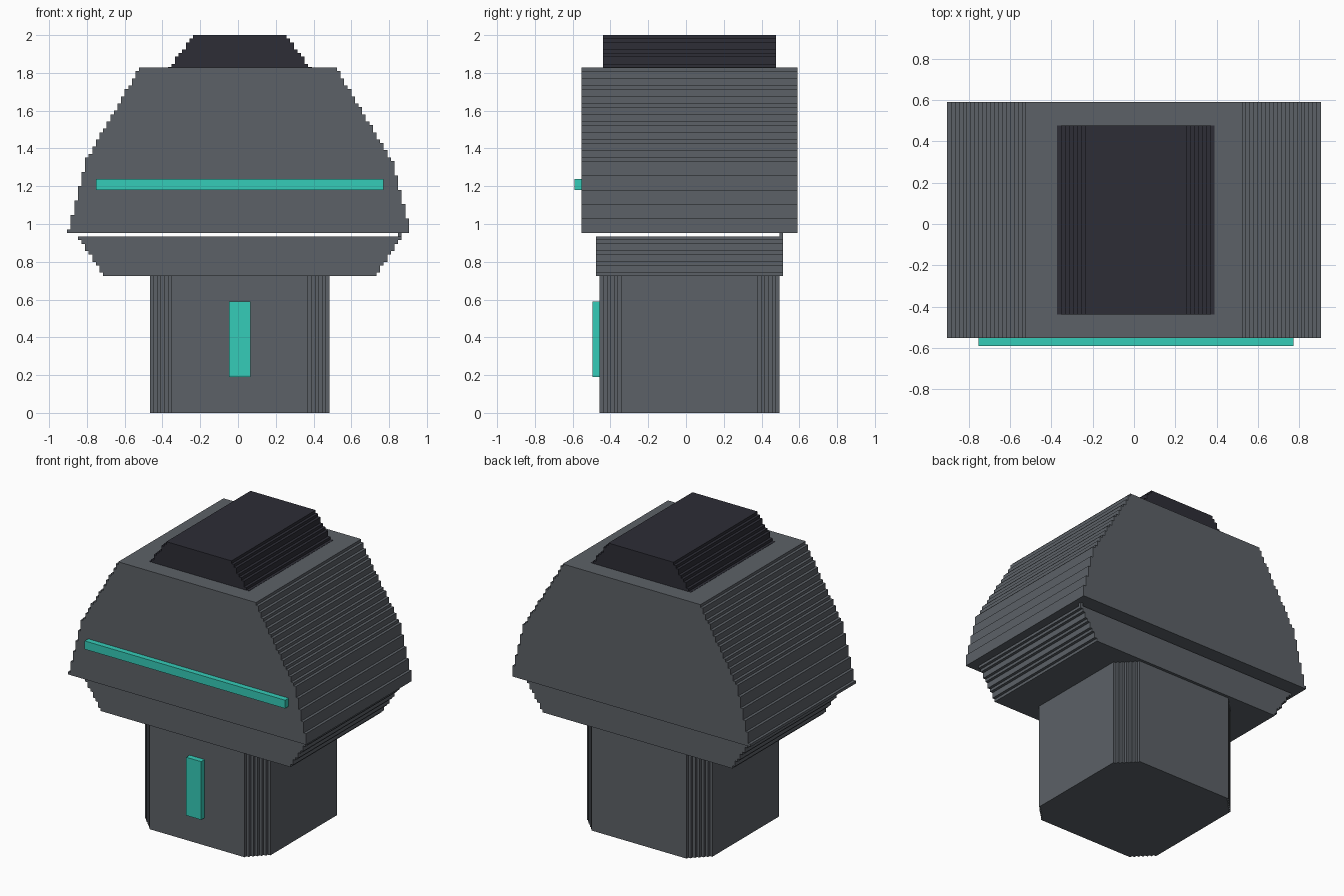
import bpy, bmesh
from mathutils import Vector

if "Cube" in bpy.data.objects:
    bpy.data.objects.remove(bpy.data.objects["Cube"])

V = 2 / 105  # size of one block; all dimensions below are in blocks


def lin(c):
    c /= 255
    return c / 12.92 if c <= 0.04045 else ((c + 0.055) / 1.055) ** 2.4


def material(name, r, g, b):
    m = bpy.data.materials.new(name)
    m.diffuse_color = (lin(r), lin(g), lin(b), 1)
    m.use_nodes = True
    m.node_tree.nodes["Principled BSDF"].inputs["Base Color"].default_value = m.diffuse_color
    return m


GREY = material("slate_grey", 92, 97, 103)
DARK = material("dark_charcoal", 45, 45, 54)
TEAL = material("teal", 53, 204, 184)


def prism(name, outline, start, direction, mat):
    """Extrude a closed outline of 3D points (in blocks) along a direction."""
    bm = bmesh.new()
    face = bm.faces.new([bm.verts.new(Vector(p) * V) for p in outline])
    new = bmesh.ops.extrude_face_region(bm, geom=[face])["geom"]
    bmesh.ops.translate(bm, vec=Vector(direction) * V,
                        verts=[g for g in new if isinstance(g, bmesh.types.BMVert)])
    bmesh.ops.translate(bm, vec=Vector(start) * V, verts=bm.verts)
    bmesh.ops.recalc_face_normals(bm, faces=bm.faces)
    me = bpy.data.meshes.new(name)
    bm.to_mesh(me)
    bm.free()
    me.materials.append(mat)
    ob = bpy.data.objects.new(name, me)
    bpy.context.collection.objects.link(ob)
    return ob


def block(name, x0, x1, y0, y1, z0, z1, mat):
    return prism(name, [(x0, y0, z0), (x1, y0, z0), (x1, y0, z1), (x0, y0, z1)],
                 (0, 0, 0), (0, y1 - y0, 0), mat)


def stair(edge, z0, z1):
    """Stepped edge points, bottom to top, merging layers of equal width."""
    pts = []
    for z in range(z0, z1):
        x = edge(z)
        if pts and pts[-1][0] == x:
            pts[-1] = (x, z + 1)
        else:
            pts += [(x, z), (x, z + 1)]
    return pts


def layered(name, left, right, z0, z1, y0, y1, mat):
    """Body with stepped sides, straight along y."""
    pts = stair(right, z0, z1) + stair(left, z0, z1)[::-1]
    return prism(name, [(x, y0, z) for x, z in pts], (0, 0, 0), (0, y1 - y0, 0), mat)


# Base column with stepped corner chamfers
C = 6
corner = []
for i in range(C):  # walks from the side edge to the front edge
    corner += [(i, C - i), (i + 1, C - i)]
corner.append((C, 0))
x0, x1, y0, y1 = -24.5, 25.5, -24, 26
ring = [(x0 + a, y0 + b) for a, b in corner]
ring += [(x1 - a, y0 + b) for a, b in corner[::-1]]
ring += [(x1 - a, y1 - b) for a, b in corner]
ring += [(x0 + a, y1 - b) for a, b in corner[::-1]]
prism("base_column", [(x, y, 0) for x, y in ring], (0, 0, 0), (0, 0, 38.3), GREY)

# Collar widening upward, with the small corner post that bridges the gap
layered("collar",
        lambda z: -37.5 - round((z - 38) * 0.68),
        lambda z: 38.5 + round((z - 38) * 0.68),
        38, 49, -25, 27, GREY)
block("corner_post", 44.5, 45.5, 26, 27, 49, 50, GREY)


# Main head: steep lower sides, then a shallower slope
def head_right(z):
    return 47.5 - ((z - 50) // 4 if z < 70 else 5 + round((z - 70) * 0.6))


def head_left(z):
    return -47.5 + ((z - 47) // 4 if z < 71 else 6 + round((z - 71) * 0.583))


layered("head", head_left, head_right, 50, 96, -29, 31, GREY)

# Dark cap and its rim, flush with the head
layered("cap",
        lambda z: -18.5 + round((z - 96) * 0.72),
        lambda z: 19.5 - round((z - 96) * 0.72),
        96, 105, -23, 25, DARK)
block("cap_rim", -19.5, 20.5, -23, 25, 95, 96.08, DARK)

# Teal light strips on the front
block("head_light_bar", -39.5, 40.5, -31, -29, 62, 65, TEAL)
block("base_light_bar", -2.5, 3.5, -26, -24, 10, 31, TEAL)
